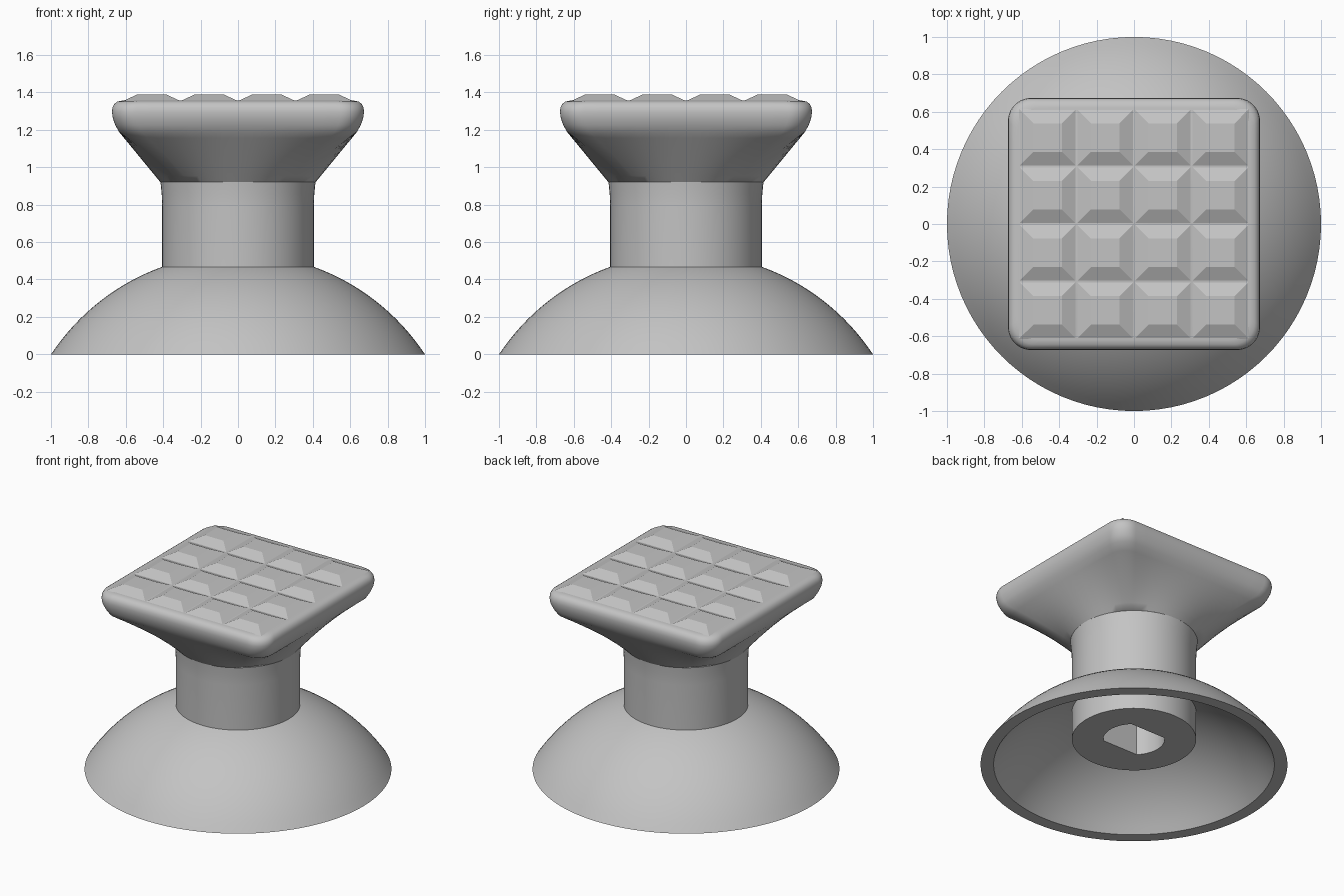
import bpy
import bmesh
from math import sin, cos, pi, sqrt, radians

old = bpy.data.objects.get("Cube")
if old:
    bpy.data.objects.remove(old, do_unlink=True)

grey = bpy.data.materials.new("plain grey")
grey.use_nodes = True
colour = (0.55, 0.55, 0.55, 1)
grey.diffuse_color = colour
grey.node_tree.nodes["Principled BSDF"].inputs["Base Color"].default_value = colour


def finish(name, bm, angle=None):
    """Turn a bmesh into a named object, smooth below the given edge angle."""
    bmesh.ops.recalc_face_normals(bm, faces=bm.faces)
    mesh = bpy.data.meshes.new(name)
    bm.to_mesh(mesh)
    bm.free()
    mesh.materials.append(grey)
    obj = bpy.data.objects.new(name, mesh)
    bpy.context.collection.objects.link(obj)
    if angle:
        bpy.ops.object.select_all(action='DESELECT')
        obj.select_set(True)
        bpy.context.view_layer.objects.active = obj
        bpy.ops.object.shade_smooth_by_angle(angle=radians(angle))
    return obj


def loft(name, rings, angle, closed=False):
    """Skin a list of equal-length point rings; cap the ends or join them."""
    bm = bmesh.new()
    loops = [[bm.verts.new(p) for p in ring] for ring in rings]
    pairs = list(zip(loops, loops[1:]))
    if closed:
        pairs.append((loops[-1], loops[0]))
    else:
        bm.faces.new(loops[0])
        bm.faces.new(loops[-1])
    for a, b in pairs:
        for i in range(len(a)):
            bm.faces.new((a[i - 1], a[i], b[i], b[i - 1]))
    return finish(name, bm, angle)


def circle(r, z, n=96, flat=9):
    """Circle whose y is clamped to give two parallel flats."""
    pts = [(r * cos(2 * pi * i / n), r * sin(2 * pi * i / n)) for i in range(n)]
    return [(x, max(-flat, min(flat, y)), z) for x, y in pts]


# Hollow spherical suction dome
centre_z, outer, inner = -0.659, 1.197, 1.127


def dome_ring(radius, r):
    return circle(r, max(0, sqrt(radius ** 2 - r ** 2) + centre_z))


steps = 16
dome = [dome_ring(outer, 0.38 + 0.62 * i / steps) for i in range(steps + 1)]
dome += [dome_ring(inner, 0.915 - 0.535 * i / steps) for i in range(steps + 1)]
loft("suction_dome", dome, 30, closed=True)

# Stem with a double-flat socket opening downwards
socket, flat = 0.2, 0.1414
loft("stem", [
    circle(socket, 0.85, flat=flat),
    circle(socket, 0.19, flat=flat),
    circle(0.405, 0.19),
    circle(0.405, 0.79),
    circle(0.408, 0.86),
    circle(0.415, 0.925),
], 30)

# Head: round at the neck, swelling into a rounded square
corner = 0.185


def square_outline(arc=10, side=12):
    pts = []
    core = 1 - corner
    for k in range(4):
        c, s = round(cos(k * pi / 2)), round(sin(k * pi / 2))
        local = [(1, -core + 2 * core * j / side) for j in range(side)]
        local += [(core + corner * cos(j * pi / 2 / arc),
                   core + corner * sin(j * pi / 2 / arc)) for j in range(arc)]
        pts += [(x * c - y * s, x * s + y * c) for x, y in local]
    return pts


outline = square_outline()


def head_ring(half, z, squareness):
    ring = []
    for x, y in outline:
        d = sqrt(x * x + y * y)
        f = half * (squareness + (1 - squareness) / d)
        ring.append((x * f, y * f, z))
    return ring


neck = [head_ring(0.415 + 0.222 * t, 0.92 + 0.27 * t, t)
        for t in (i / 8 for i in range(9))]
rim = [head_ring(h, z, 1) for h, z in (
    (0.656, 1.225), (0.669, 1.26), (0.674, 1.295), (0.671, 1.32),
    (0.661, 1.339), (0.645, 1.351), (0.62, 1.356))]
loft("head", neck + rim, 40)

# Four by four grid of flat-topped pyramids
pitch, top = 0.3075, 0.15
bm = bmesh.new()
for i in range(4):
    for j in range(4):
        cx, cy = (i - 1.5) * pitch, (j - 1.5) * pitch
        corners = ((-1, -1), (1, -1), (1, 1), (-1, 1))
        low, high = [[bm.verts.new((cx + u * w / 2, cy + v * w / 2, z)) for u, v in corners]
                     for w, z in ((pitch, 1.354), (top, 1.39))]
        bm.faces.new(low)
        bm.faces.new(high)
        for k in range(4):
            bm.faces.new((low[k - 1], low[k], high[k], high[k - 1]))
finish("grip_studs", bm)
